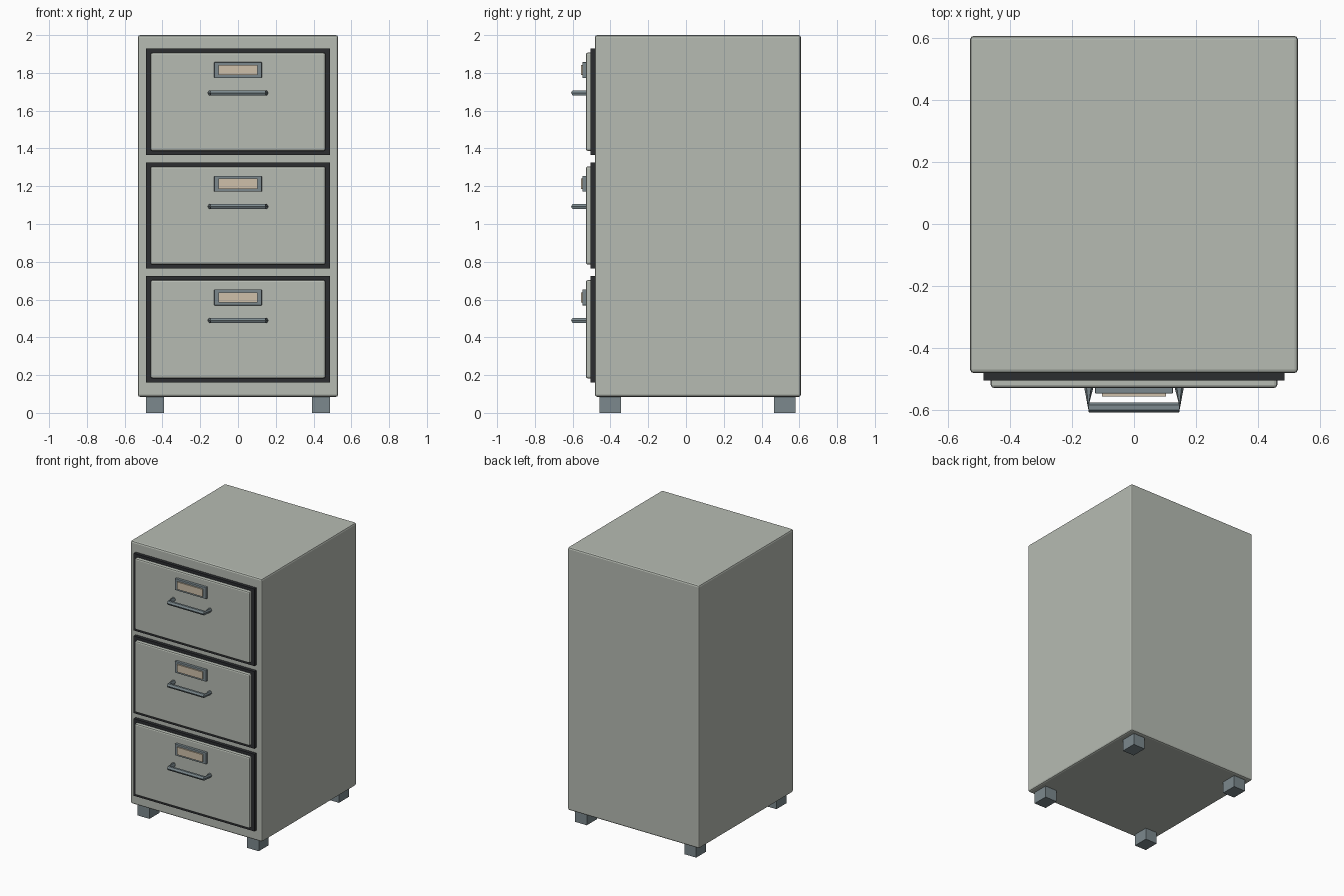
import bpy, bmesh
from math import sin, cos, tau

if "Cube" in bpy.data.objects:
    bpy.data.objects.remove(bpy.data.objects["Cube"])


def material(name, rgb):
    m = bpy.data.materials.new(name)
    m.diffuse_color = (*rgb, 1)
    m.use_nodes = True
    m.node_tree.nodes["Principled BSDF"].inputs["Base Color"].default_value = m.diffuse_color
    return m


PAINT = material("grey_green_paint", (0.47, 0.50, 0.45))
DARK = material("dark_gap", (0.025, 0.027, 0.03))
METAL = material("blue_grey_metal", (0.20, 0.25, 0.27))
PAPER = material("paper", (0.62, 0.53, 0.40))


def finish(name, bm, mat):
    bmesh.ops.recalc_face_normals(bm, faces=bm.faces)
    me = bpy.data.meshes.new(name)
    bm.to_mesh(me)
    bm.free()
    me.materials.append(mat)
    ob = bpy.data.objects.new(name, me)
    bpy.context.collection.objects.link(ob)
    return ob


def box(name, x, y, z, mat, bevel=0.0):
    """Box from (min, max) ranges, optionally with rounded edges."""
    bm = bmesh.new()
    bmesh.ops.create_cube(bm, size=1)
    for v in bm.verts:
        v.co = [r[0] + (c + 0.5) * (r[1] - r[0]) for r, c in zip((x, y, z), v.co)]
    ob = finish(name, bm, mat)
    if bevel:
        mod = ob.modifiers.new("bevel", "BEVEL")
        mod.width = bevel
        mod.segments = 2
    return ob


def handle(name, z, x=0.146, wall=-0.525, front=-0.593, r=0.0155, sides=6):
    """Six-sided pull: posts taper from the drawer into the ends of the bar."""
    bm = bmesh.new()
    angles = [tau * i / sides for i in range(sides)]
    rings = []
    for sx, at_wall in ((-1, True), (-1, False), (1, False), (1, True)):
        ring = []
        for a in angles:
            c, s = r * cos(a), r * sin(a)
            co = (sx * (x + c), wall, z + s) if at_wall else (sx * x, front - c, z + s)
            ring.append(bm.verts.new(co))
        rings.append(ring)
    for p, q in zip(rings, rings[1:]):
        for i in range(sides):
            j = (i + 1) % sides
            bm.faces.new((p[i], p[j], q[j], q[i]))
    bm.faces.new(rings[0])
    bm.faces.new(rings[-1])
    return finish(name, bm, METAL)


# Cabinet body
box("cabinet_body", (-0.53, 0.53), (-0.482, 0.608), (0.085, 2.0), PAINT, 0.012)

# Feet
for side, sx in (("left", -1), ("right", 1)):
    xr = sorted((sx * 0.393, sx * 0.488))
    for end, yr in (("front", (-0.458, -0.344)), ("back", (0.465, 0.58))):
        box(f"{end}_{side}_foot", xr, yr, (0, 0.09), METAL)

# Drawers: dark surround, front panel, label holder, label and handle
for i, zc in enumerate((1.647, 1.045, 0.443)):
    n = ("top", "middle", "bottom")[i]
    zl = zc + 0.168
    box(f"{n}_drawer_surround", (-0.486, 0.486), (-0.506, -0.47),
        (zc - 0.281, zc + 0.281), DARK)
    box(f"{n}_drawer_front", (-0.463, 0.463), (-0.53, -0.49),
        (zc - 0.26, zc + 0.26), PAINT, 0.01)
    box(f"{n}_label_holder", (-0.126, 0.126), (-0.548, -0.525),
        (zl - 0.042, zl + 0.042), METAL, 0.003)
    box(f"{n}_label", (-0.103, 0.103), (-0.557, -0.54),
        (zl - 0.027, zl + 0.027), PAPER)
    handle(f"{n}_handle", zc + 0.047)
